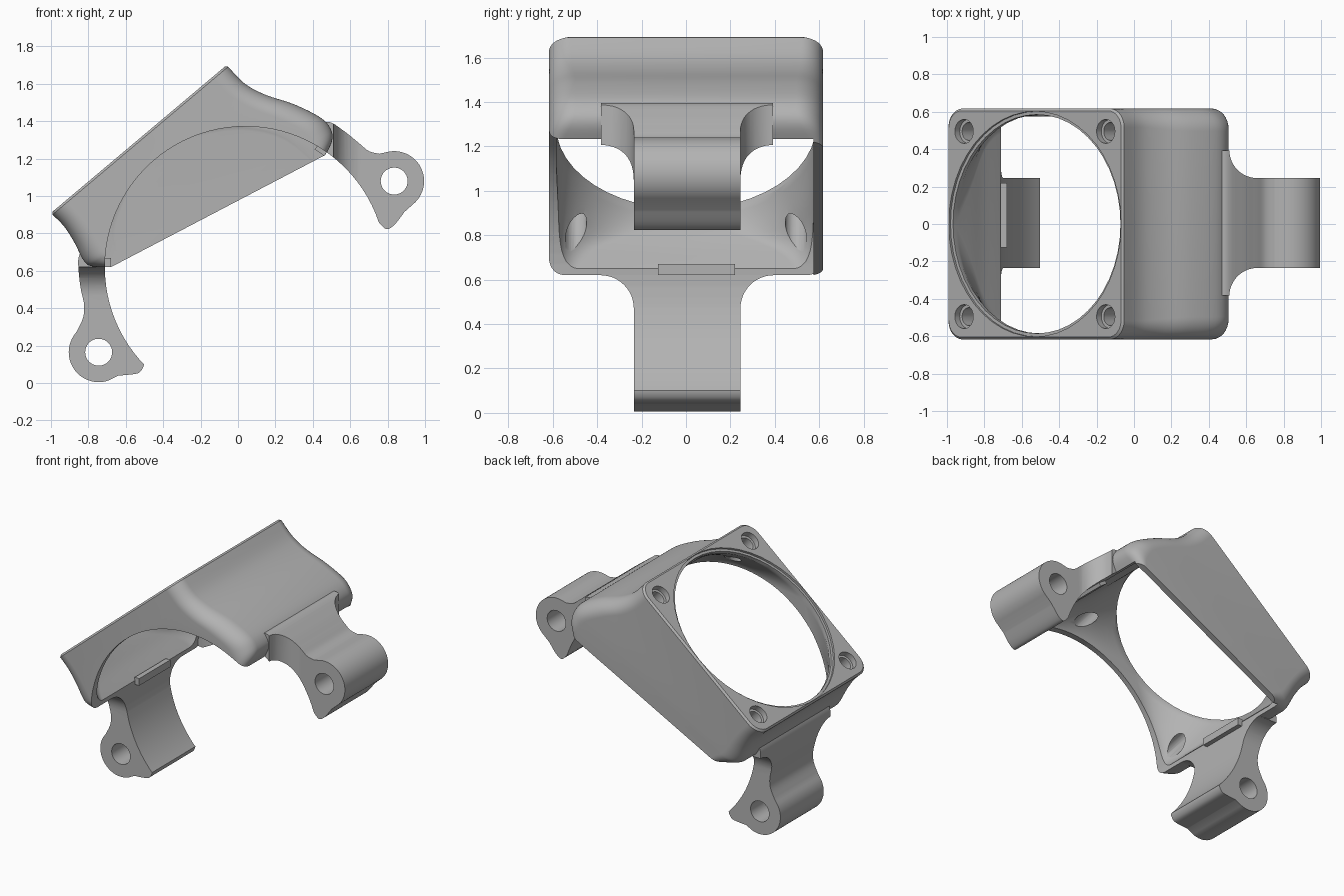
import bpy, bmesh
from math import sin, cos, pi

if "Cube" in bpy.data.objects:
    bpy.data.objects.remove(bpy.data.objects["Cube"])

grey = bpy.data.materials.new("plain_grey")
grey.use_nodes = True
grey.diffuse_color = (0.45, 0.45, 0.45, 1)
grey.node_tree.nodes["Principled BSDF"].inputs["Base Color"].default_value = grey.diffuse_color


def spline(pts, n=5):
    """Smooth curve through points of any dimension."""
    out = []
    for i in range(len(pts) - 1):
        a, b, c, d = pts[max(i - 1, 0)], pts[i], pts[i + 1], pts[min(i + 2, len(pts) - 1)]
        for k in range(n):
            t = k / n
            out.append(tuple(0.5 * (2 * q + (r - p) * t + (2 * p - 5 * q + 4 * r - s) * t * t
                                    + (3 * q - p - 3 * r + s) * t ** 3)
                             for p, q, r, s in zip(a, b, c, d)))
    return out + [pts[-1]]


def arc(cx, cy, r, a0, a1, n=24):
    return [(cx + r * cos(a0 + (a1 - a0) * i / n), cy + r * sin(a0 + (a1 - a0) * i / n))
            for i in range(n + 1)]


def loft(name, rings):
    """Closed solid through rings of equal point count."""
    bm = bmesh.new()
    loops = [[bm.verts.new(p) for p in ring] for ring in rings]
    n = len(loops[0])
    for lo, hi in zip(loops, loops[1:]):
        for i in range(n):
            bm.faces.new((lo[i], lo[(i + 1) % n], hi[(i + 1) % n], hi[i]))
    bm.faces.new(loops[0])
    bm.faces.new(loops[-1])
    bmesh.ops.recalc_face_normals(bm, faces=bm.faces)
    mesh = bpy.data.meshes.new(name)
    bm.to_mesh(mesh)
    bm.free()
    mesh.materials.append(grey)
    ob = bpy.data.objects.new(name, mesh)
    bpy.context.collection.objects.link(ob)
    return ob


def extrude(name, pts, c0, c1, place=lambda a, b, c: (a, c, b)):
    return loft(name, [[place(a, b, c) for a, b in pts] for c in (c0, c1)])


def ring(ul, wl, ur, wr, hy, r, cy=0, n=12):
    """Rounded rectangle in the tilted frame: u along the plate, w below it."""
    mid, hu, pts = (ul + ur) / 2, (ur - ul) / 2, []
    for q, (su, sy) in enumerate(((1, 1), (-1, 1), (-1, -1), (1, -1))):
        for k in range(n + 1):
            a = (q + k / n) * pi / 2
            u = mid + su * (hu - r) + r * cos(a)
            y = cy + sy * (hy - r) + r * sin(a)
            w = wl + (wr - wl) * (u - ul) / (ur - ul)
            pts.append((-0.53 + 0.765 * u + 0.644 * w, y, 1.305 + 0.644 * u - 0.765 * w))
    return pts


def combine(target, tool, operation="DIFFERENCE"):
    mod = target.modifiers.new("combine", "BOOLEAN")
    mod.operation, mod.object, mod.solver = operation, tool, "EXACT"
    bpy.context.view_layer.objects.active = target
    bpy.ops.object.modifier_apply(modifier=mod.name)
    bpy.data.objects.remove(tool)


# Outer shell of the duct: square plate flaring to a slanted mouth
outer = spline([(-.614, .012, .614, .012, .617, .10),
                (-.607, .10, .624, .14, .617, .10),
                (-.620, .20, .671, .257, .617, .11),
                (-.642, .29, .754, .392, .617, .12),
                (-.644, .33, .816, .536, .617, .12),
                (-.633, .355, .819, .62, .617, .12),
                (-.600, .39, .785, .672, .617, .10),
                (-.555, .428, .71, .708, .617, .06)], 4)
duct = loft("fan_duct", [ring(-.602, 0, .602, 0, .605, .09)] + [ring(*p) for p in outer])

# Arm profiles, seen from the front
foot_profile = (spline([(-.80, .78), (-.85, .68), (-.852, .60), (-.84, .50), (-.823, .42),
                        (-.828, .35), (-.86, .28)])
                + arc(-.745, .165, .16, pi * .79, pi * 1.62)
                + spline([(-.64, .04), (-.58, .045), (-.53, .055), (-.505, .09), (-.50, .14)])
                + [(-.55, .60), (-.72, .76)])
side_profile = (spline([(.42, 1.38), (.49, 1.395), (.57, 1.345), (.65, 1.28), (.70, 1.24),
                        (.755, 1.226)])
                + arc(.835, 1.08, .16, pi * .55, -pi * .25)
                + spline([(.89, .915), (.84, .85), (.80, .823), (.77, .84), (.73, .89)])
                + [(.45, 1.12), (.42, 1.28)])


def make_arm(name, profile, hole, lim, d, place, span):
    """Wide arm, narrowed on both sides by filleted cutters, with a pin hole."""
    arm = extrude(name, profile, -.382, .392)
    for side in (-1, 1):
        cut = [(.24, lim + 2 * d)]
        cut += [(.39 - .15 * cos(a * pi / 24), lim + d * (.15 - .15 * sin(a * pi / 24)))
                for a in range(13)]
        cut += [(1, lim), (1, lim + 2 * d)]
        cut = [(.005 + side * y, s) for y, s in cut]
        combine(arm, extrude("cutter", cut, *span, place))
    combine(arm, extrude("cutter", arc(*hole, .072, 0, pi * 1.95, 39), -1, 1))
    return arm


lower_arm = make_arm("lower_arm", foot_profile, (-.745, .165), .62, -1,
                     lambda a, b, c: (c, a, b), (-2, 1))
upper_arm = make_arm("upper_arm", side_profile, (.835, 1.08), .51, 1,
                     lambda a, b, c: (b, a, c), (-1, 3))
for arm in (lower_arm, upper_arm):
    combine(duct, arm, "UNION")

# Hollow from the round fan opening to the rounded mouth
inner = spline([(-.585, .04, .585, .04, .585, .584),
                (-.578, .15, .600, .17, .582, .40),
                (-.572, .25, .635, .32, .577, .20),
                (-.562, .36, .690, .52, .575, .10),
                (-.555, .50, .710, .78, .575, .08)], 4)
round_top = [ring(-r, w, r, w, r, r - .001) for r, w in ((.602, -.05), (.602, .015), (.585, .0155))]
combine(duct, loft("cutter", round_top + [ring(*p) for p in inner]))

# Arched saddle through the front wall, leaving the back wall whole
combine(duct, extrude("cutter", arc(.04, .62, .752, 0, pi * 2 * 95 / 96, 95), -1, .573))

# Counterbored screw holes
for u in (-.495, .495):
    for y in (-.495, .495):
        steps = ((.064, -.1), (.064, .04), (.048, .041), (.048, .30))
        combine(duct, loft("cutter", [ring(u - r, w, u + r, w, r, r - .001, y, 6)
                                      for r, w in steps]))

# Small locating tabs on the inner lips
lower_tab = extrude("lower_tab", [(-.715, .62), (-.68, .62), (-.68, .67), (-.715, .67)], -.125, .22)
upper_tab = extrude("upper_tab", [(.41, 1.25), (.46, 1.215), (.48, 1.24), (.43, 1.275)], -.125, .22)

bpy.ops.object.select_all(action="DESELECT")
for ob in (duct, lower_tab, upper_tab):
    ob.select_set(True)
bpy.context.view_layer.objects.active = duct
bpy.ops.object.shade_smooth_by_angle(angle=pi / 6)
